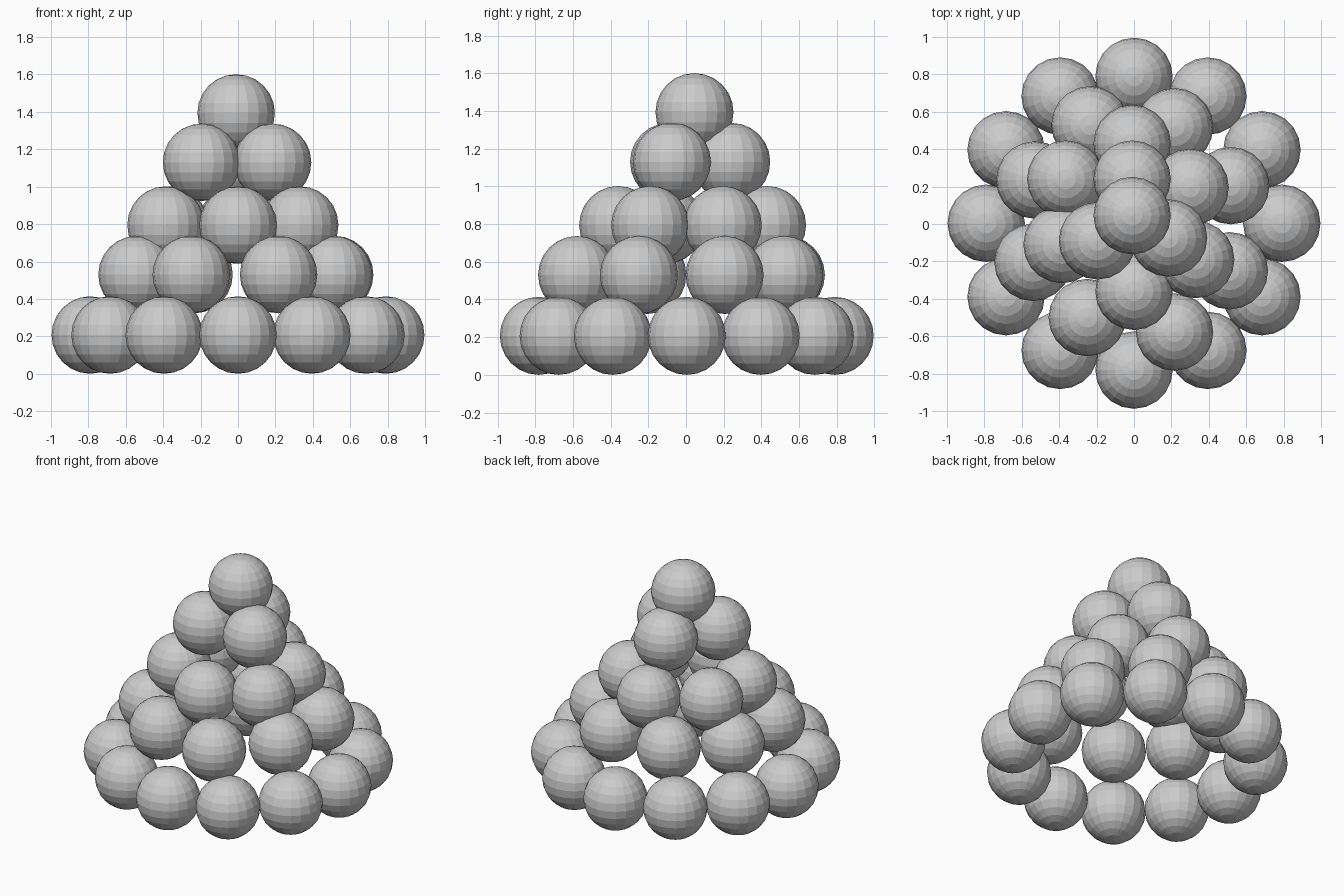
import bpy
from math import cos, sin, radians

if "Cube" in bpy.data.objects:
    bpy.data.objects.remove(bpy.data.objects["Cube"])

RADIUS = 0.207


def ball(name, x, y, z):
    bpy.ops.mesh.primitive_uv_sphere_add(segments=20, ring_count=12,
                                         radius=RADIUS, location=(x, y, z))
    bpy.context.object.name = name


# base ring of twelve balls
for i in range(12):
    a = radians(30 * i)
    ball(f"base_ball_{i + 1}", 0.79 * cos(a), 0.004 + 0.785 * sin(a), 0.207)

# loosely stacked upper layers: height and ball centres
layers = {
    "second_layer": (0.53, [(0.517, 0.205), (0.217, 0.52), (-0.235, 0.53),
                            (-0.53, 0.235), (-0.54, -0.205), (-0.25, -0.5),
                            (0.217, -0.578), (0.51, -0.25)]),
    "third_layer": (0.795, [(0.30, 0.195), (-0.01, 0.43), (-0.365, 0.24),
                            (-0.385, -0.11), (0.0, -0.36), (0.33, -0.19)]),
    "fourth_layer": (1.13, [(0.185, -0.075), (-0.01, 0.24), (-0.195, -0.09)]),
    "top": (1.394, [(-0.01, 0.045)]),
}
for layer, (z, centres) in layers.items():
    for i, (x, y) in enumerate(centres):
        ball(f"{layer}_ball_{i + 1}", x, y, z)
